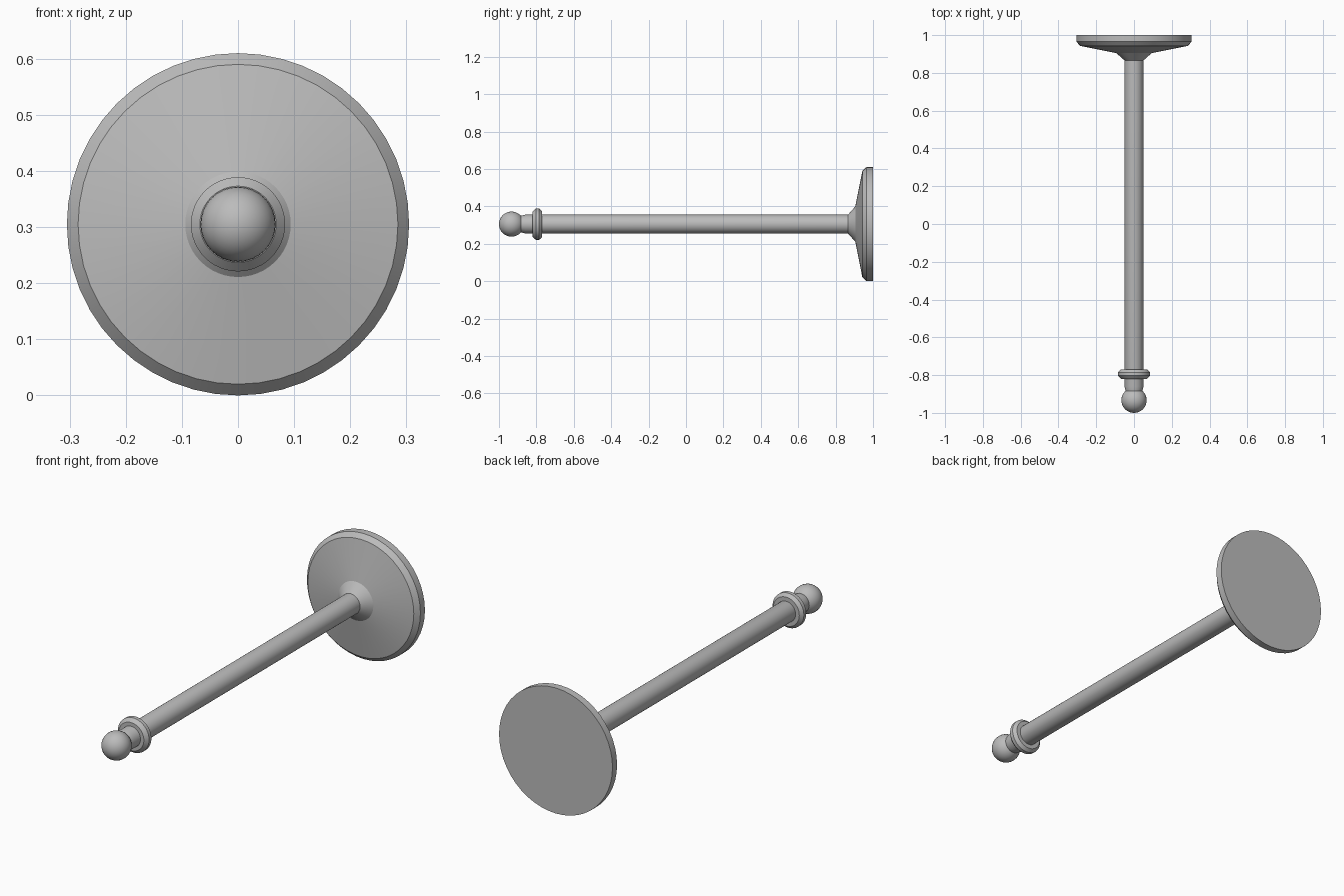
import bpy
import bmesh
import math
from mathutils import Matrix, Vector

cube = bpy.data.objects.get("Cube")
if cube:
    bpy.data.objects.remove(cube, do_unlink=True)

AXIS_Z = 0.305

metal = bpy.data.materials.new("grey_metal")
metal.use_nodes = True
metal.diffuse_color = (0.5, 0.5, 0.5, 1)
metal.node_tree.nodes["Principled BSDF"].inputs["Base Color"].default_value = (0.5, 0.5, 0.5, 1)


def lathe(name, profile, segments=48, sharp=20):
    """Spin a (radius, y) profile about the horizontal centre line."""
    bm = bmesh.new()
    verts = [bm.verts.new((r, y, 0)) for r, y in profile]
    edges = [bm.edges.new(pair) for pair in zip(verts, verts[1:])]
    bmesh.ops.spin(bm, geom=verts + edges, cent=(0, 0, 0), axis=(0, 1, 0),
                   angle=math.tau, steps=segments, use_duplicate=False)
    bmesh.ops.remove_doubles(bm, verts=bm.verts[:], dist=0.0002)
    bmesh.ops.recalc_face_normals(bm, faces=bm.faces[:])
    bmesh.ops.translate(bm, verts=bm.verts[:], vec=(0, 0, AXIS_Z))
    mesh = bpy.data.meshes.new(name)
    bm.to_mesh(mesh)
    bm.free()
    mesh.materials.append(metal)
    obj = bpy.data.objects.new(name, mesh)
    bpy.context.collection.objects.link(obj)
    bpy.ops.object.select_all(action='DESELECT')
    obj.select_set(True)
    bpy.context.view_layer.objects.active = obj
    bpy.ops.object.shade_smooth_by_angle(angle=math.radians(sharp))
    return obj


# Wall plate with bevelled rim, shallow cone and flared hub
lathe("wall_plate", [(0, 1), (0.305, 1), (0.305, 0.965), (0.285, 0.943),
                     (0.094, 0.905), (0.05, 0.866), (0, 0.866)])

# Long rod and the short neck in front of the collar
lathe("rod", [(0, 0.88), (0.05, 0.88), (0.05, -0.86), (0.044, -0.885), (0, -0.885)], 32)

# Collar ring
lathe("collar", [(0.05, -0.77), (0.07, -0.77), (0.084, -0.785), (0.084, -0.803),
                 (0.068, -0.82), (0.05, -0.82), (0.05, -0.77)])

# Ball finial
R = 0.067
RINGS = 16
arc = [(R * math.sin(math.pi * i / RINGS), -1 + R - R * math.cos(math.pi * i / RINGS))
       for i in range(RINGS + 1)]
lathe("ball_finial", arc, 32, 40)
